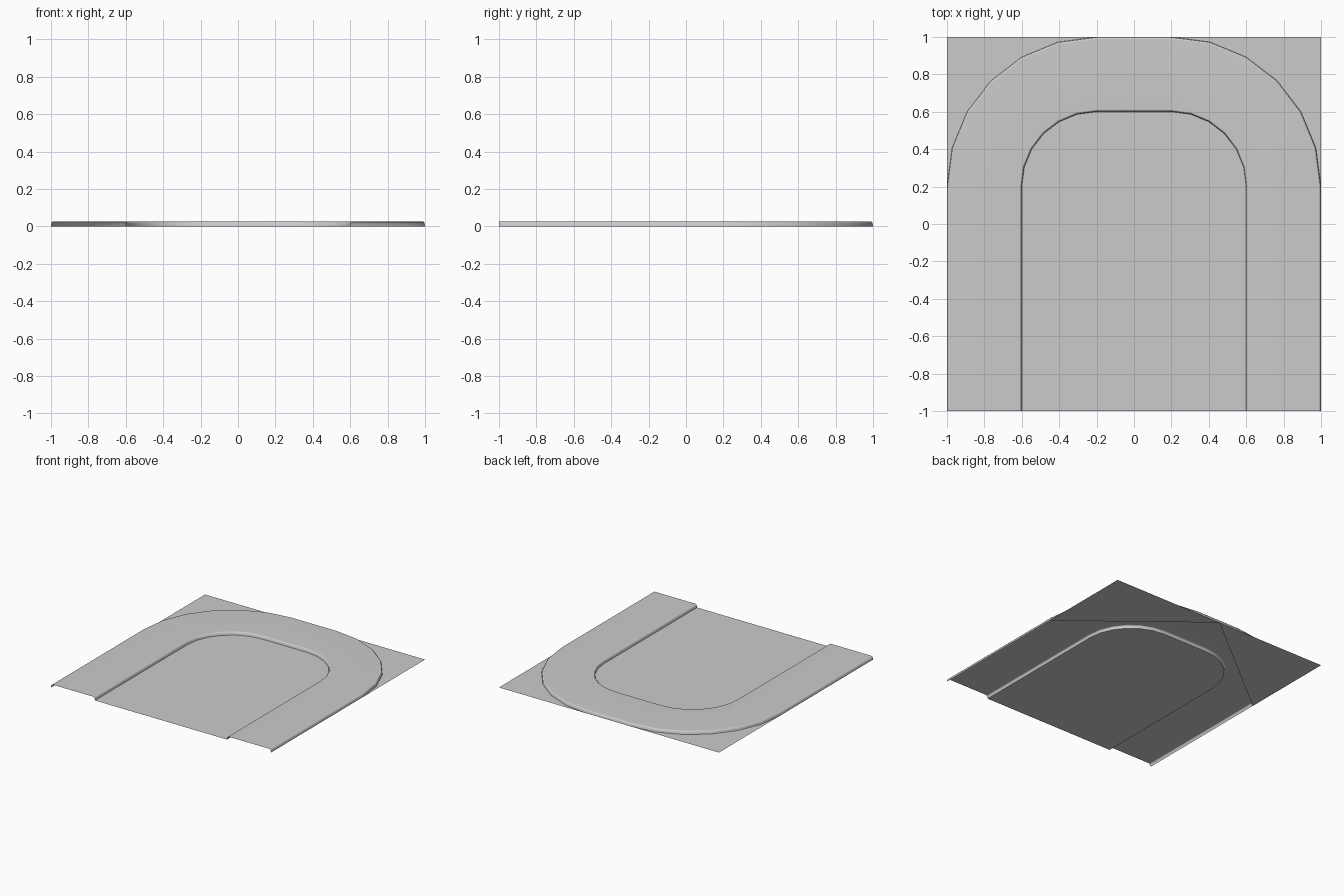
import bpy
from math import sin, cos, radians

cube = bpy.data.objects.get("Cube")
if cube:
    bpy.data.objects.remove(cube, do_unlink=True)

CENTRE = 0.2   # corner arcs are centred on (+-0.2, 0.2)
STEPS = 6      # segments per quarter turn

grey = bpy.data.materials.new("pavement grey")
grey.use_nodes = True
colour = (0.6, 0.6, 0.6, 1)
grey.diffuse_color = colour
grey.node_tree.nodes["Principled BSDF"].inputs["Base Color"].default_value = colour


def arch_path(radius, z):
    """Arch outline, from the left front end round the back to the right front end."""
    half = [(CENTRE + radius, -1, z)]
    for i in range(STEPS + 1):
        a = radians(90 * i / STEPS)
        half.append((CENTRE + radius * cos(a), CENTRE + radius * sin(a), z))
    return half + [(-x, y, z) for x, y, z in reversed(half)]


def add_object(name, verts, faces):
    mesh = bpy.data.meshes.new(name)
    mesh.from_pydata(verts, [], faces)
    mesh.materials.append(grey)
    obj = bpy.data.objects.new(name, mesh)
    bpy.context.collection.objects.link(obj)
    return obj


# Raised walkway: kerb cross-section swept along the arch, open underneath
section = [(0.4, 0), (0.403, 0.018), (0.412, 0.027),
           (0.788, 0.027), (0.797, 0.018), (0.8, 0)]
verts, faces = [], []
for radius, z in section:
    verts += arch_path(radius, z)
n = len(verts) // len(section)
for j in range(len(section) - 1):
    for i in range(n - 1):
        a, b = j * n + i, (j + 1) * n + i
        faces.append((a, b, b + 1, a + 1))
walkway = add_object("raised_walkway", verts, faces)
bpy.ops.object.select_all(action="DESELECT")
walkway.select_set(True)
bpy.context.view_layer.objects.active = walkway
bpy.ops.object.shade_smooth_by_angle(angle=radians(60))
walkway.modifiers.new("flat top shading", "WEIGHTED_NORMAL").keep_sharp = True

# Flat ground inside the arch
inner = arch_path(0.4, 0)
add_object("inner_ground", inner, [tuple(range(len(inner)))])

# Flat triangles filling the back corners
for side, s in (("left", 1), ("right", -1)):
    corner = [(s, CENTRE, 0), (s, 1, 0), (0, 1, 0)]
    add_object(side + "_corner_ground", corner, [(0, 1, 2)[::s]])
